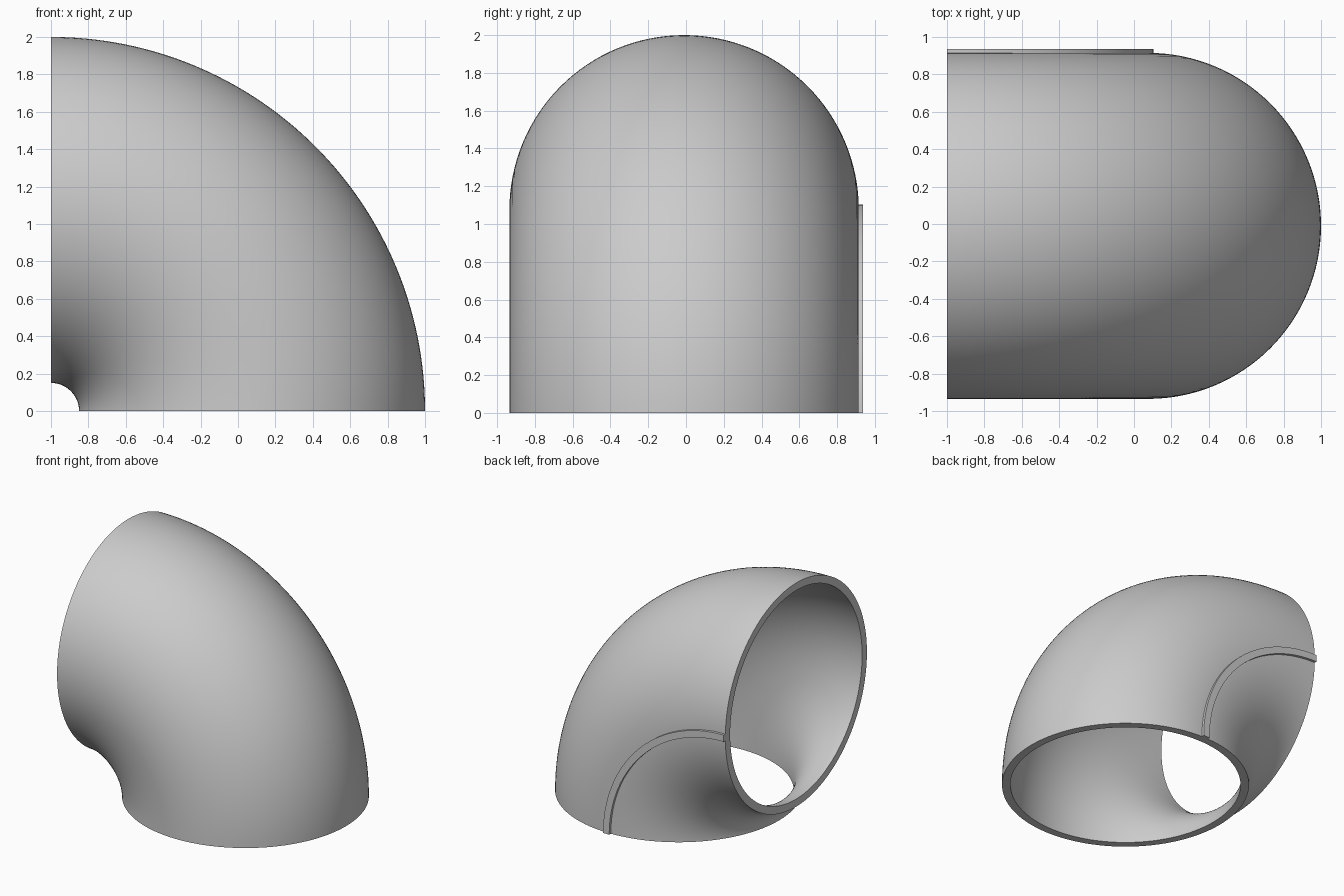
import bpy, bmesh, math

if "Cube" in bpy.data.objects:
    bpy.data.objects.remove(bpy.data.objects["Cube"])

BEND_X = -1.0      # bend axis runs along y through (BEND_X, 0)
BEND_R = 1.075     # radius of the pipe centre line
PIPE_Y = -0.01
STEPS = 64


def new_object(name, bm):
    bmesh.ops.recalc_face_normals(bm, faces=bm.faces)
    mesh = bpy.data.meshes.new(name)
    bm.to_mesh(mesh)
    bm.free()
    obj = bpy.data.objects.new(name, mesh)
    bpy.context.collection.objects.link(obj)
    bpy.context.view_layer.objects.active = obj
    obj.select_set(True)
    bpy.ops.object.shade_smooth_by_angle(angle=math.radians(30))
    obj.select_set(False)


def sweep(bm, section):
    """Sweep a closed (radius, y) section through the 90 degree bend."""
    rings = []
    for i in range(STEPS + 1):
        a = math.pi / 2 * i / STEPS
        rings.append([bm.verts.new((BEND_X + r * math.cos(a), y, r * math.sin(a)))
                      for r, y in section])
    n = len(section)
    for a, b in zip(rings, rings[1:]):
        for j in range(n):
            k = (j + 1) % n
            bm.faces.new((a[j], a[k], b[k], b[j]))
    return rings[0], rings[-1]


def circle(radius, n=128):
    return [(BEND_R + radius * math.cos(2 * math.pi * j / n),
             PIPE_Y + radius * math.sin(2 * math.pi * j / n)) for j in range(n)]


# Hollow elbow: outer wall, bore and annular end rims
bm = bmesh.new()
outer = sweep(bm, circle(0.925))
inner = sweep(bm, circle(0.862))
for o, i in zip(outer, inner):
    for j in range(len(o)):
        k = (j + 1) % len(o)
        bm.faces.new((o[j], o[k], i[k], i[j]))
new_object("pipe_elbow", bm)

# Raised seam rib along the back side of the bend
bm = bmesh.new()
for end in sweep(bm, [(1.047, 0.9), (1.103, 0.9), (1.103, 0.936), (1.047, 0.936)]):
    bm.faces.new(end)
new_object("seam_rib", bm)
